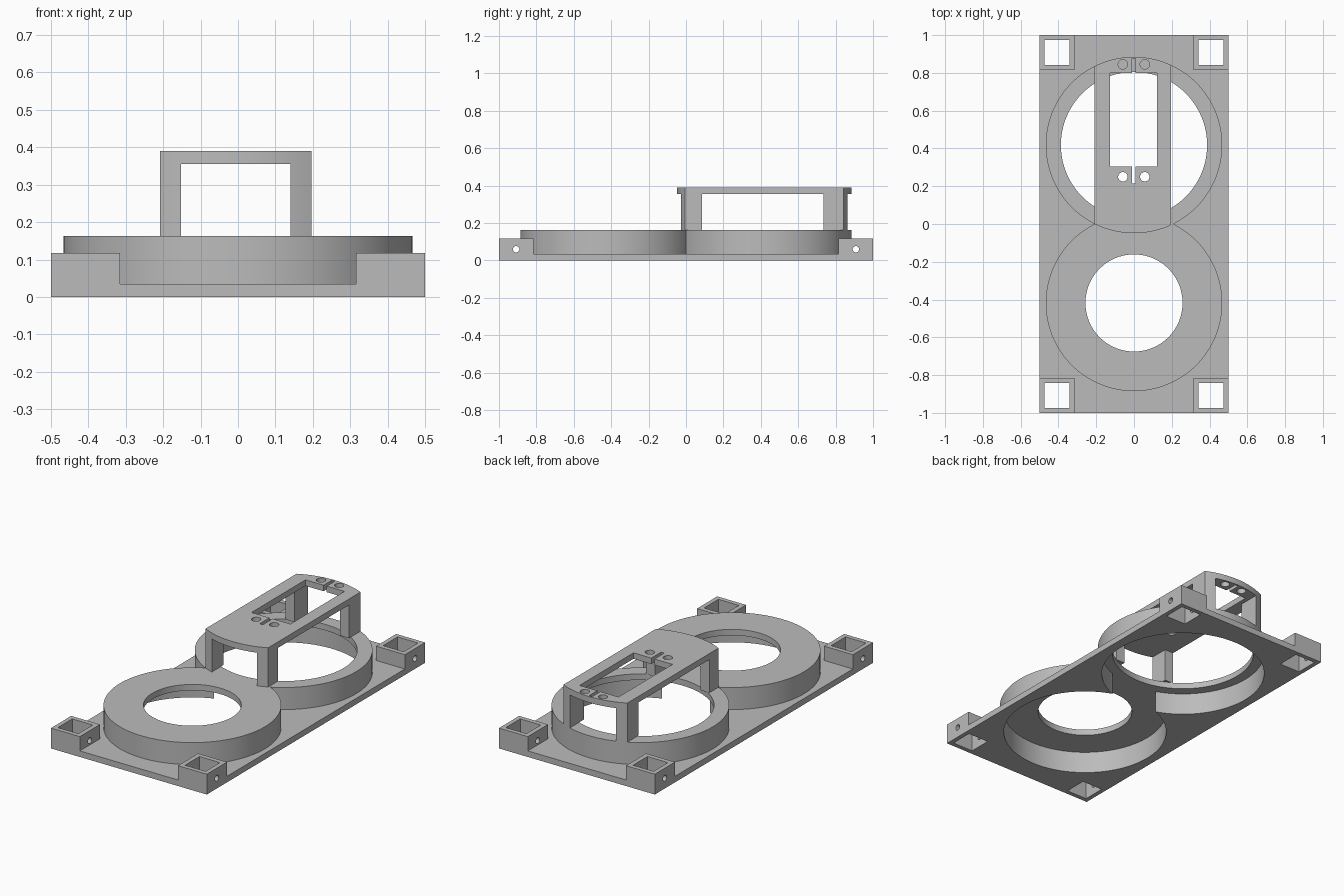
import bpy, bmesh, math
from mathutils import Matrix, Vector

old = bpy.data.objects.get("Cube")
if old:
    bpy.data.objects.remove(old, do_unlink=True)

grey = bpy.data.materials.new("plain grey")
grey.use_nodes = True
colour = (0.5, 0.5, 0.5, 1)
grey.diffuse_color = colour
grey.node_tree.nodes["Principled BSDF"].inputs["Base Color"].default_value = colour

CENTRE = 0.418      # distance of each ring from the middle
OUTER = 0.467
RECESS = 0.445
PLATE_TOP, RING_TOP, BRIDGE_TOP = 0.035, 0.163, 0.39
WALL = 0.035


def finish(name, bm):
    mesh = bpy.data.meshes.new(name)
    bm.to_mesh(mesh)
    bm.free()
    mesh.materials.append(grey)
    obj = bpy.data.objects.new(name, mesh)
    bpy.context.collection.objects.link(obj)
    return obj


def box(name, x0, x1, y0, y1, z0, z1):
    bm = bmesh.new()
    size = Vector((x1 - x0, y1 - y0, z1 - z0))
    mid = Vector((x0 + x1, y0 + y1, z0 + z1)) / 2
    bmesh.ops.create_cube(bm, size=1, matrix=Matrix.Translation(mid) @ Matrix.Diagonal(size).to_4x4())
    return finish(name, bm)


def cylinder(name, x, y, z0, z1, radius, sides=128):
    bm = bmesh.new()
    bmesh.ops.create_cone(bm, cap_ends=True, segments=sides, radius1=radius, radius2=radius,
                          depth=z1 - z0, matrix=Matrix.Translation((x, y, (z0 + z1) / 2)))
    return finish(name, bm)


def combine(target, tool, operation):
    """Apply a boolean and discard the tool."""
    tool.hide_render = True
    mod = target.modifiers.new("shape", 'BOOLEAN')
    mod.operation, mod.solver, mod.object = operation, 'EXACT', tool
    bpy.context.view_layer.update()
    bpy.context.view_layer.objects.active = target
    bpy.ops.object.modifier_apply(modifier=mod.name)
    bpy.data.objects.remove(tool, do_unlink=True)


def smooth(obj):
    bpy.ops.object.select_all(action='DESELECT')
    obj.select_set(True)
    bpy.context.view_layer.objects.active = obj
    bpy.ops.object.shade_smooth_by_angle(angle=math.radians(30))


# Base plate with two overlapping round housings
frame = box("base_frame", -0.5, 0.5, -1, 1, 0, PLATE_TOP)
for side in (-1, 1):
    combine(frame, cylinder("housing", 0, side * CENTRE, 0.01, RING_TOP, OUTER), 'UNION')

# Recesses from below and the openings in the housing tops
for side, opening in ((-1, 0.257), (1, 0.387)):
    combine(frame, cylinder("recess", 0, side * CENTRE, -0.1, RING_TOP - WALL, RECESS), 'DIFFERENCE')
    combine(frame, cylinder("opening", 0, side * CENTRE, 0.05, 0.3, opening), 'DIFFERENCE')

# Corner sockets with a square well and a cross hole
for sx in (-1, 1):
    for sy in (-1, 1):
        xs = sorted((sx * 0.315, sx * 0.5))
        ys = sorted((sy * 0.815, sy * 1.0))
        combine(frame, box("socket", *xs, *ys, 0, 0.118), 'UNION')
        cx, cy, half = sx * 0.408, sy * 0.908, 0.066
        combine(frame, box("well", cx - half, cx + half, cy - half, cy + half, -0.1, 0.2), 'DIFFERENCE')
        pin = cylinder("pin_hole", 0, 0, -0.12, 0.12, 0.017, 32)
        pin.data.transform(Matrix.Translation((cx, cy, 0.06)) @ Matrix.Rotation(math.pi / 2, 4, 'Y'))
        combine(frame, pin, 'DIFFERENCE')
smooth(frame)

# Raised bridge on four legs, its ends following the back housing
bridge = cylinder("bridge", 0, CENTRE, RING_TOP, BRIDGE_TOP, OUTER)
combine(bridge, box("bridge_width", -0.209, 0.197, -0.5, 1.5, 0, 1), 'INTERSECT')
combine(bridge, box("long_tunnel", -0.152, 0.14, -0.5, 1.5, 0, BRIDGE_TOP - WALL), 'DIFFERENCE')
combine(bridge, box("cross_tunnel", -0.5, 0.5, 0.085, 0.735, 0, BRIDGE_TOP - WALL), 'DIFFERENCE')

# Window in the bridge top with a slit and two screw holes at each end
combine(bridge, box("window", -0.127, 0.123, 0.305, 0.8, 0.3, 0.5), 'DIFFERENCE')
for y0, y1, hole_y in ((0.215, 0.32, 0.25), (0.78, 0.875, 0.845)):
    combine(bridge, box("slit", -0.011, 0.009, y0, y1, 0.3, 0.5), 'DIFFERENCE')
    for x in (-0.059, 0.057):
        combine(bridge, cylinder("screw_hole", x, hole_y, 0.3, 0.5, 0.025, 32), 'DIFFERENCE')
smooth(bridge)
